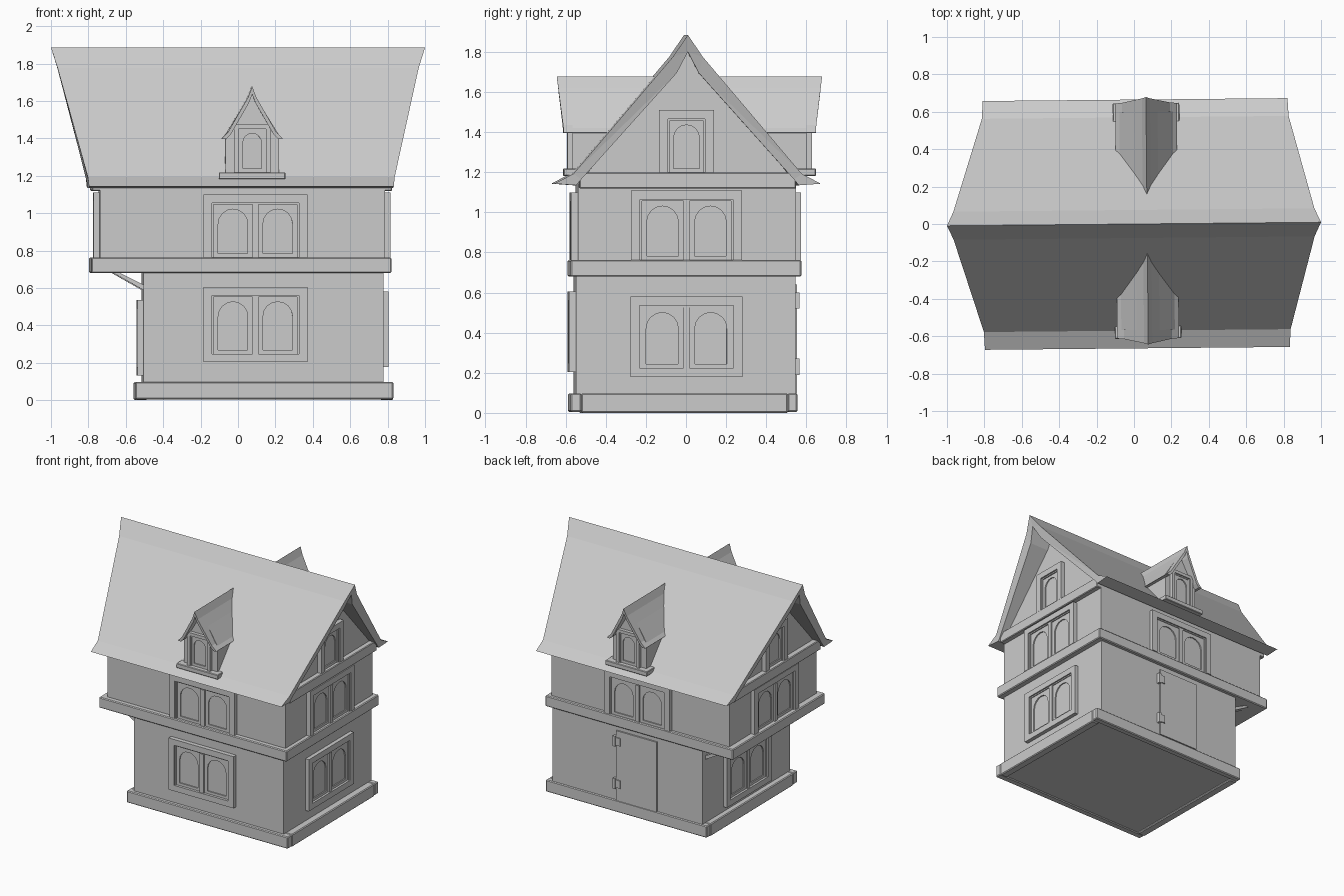
import bpy, bmesh
from math import pi, sin, cos
from mathutils import Matrix, Vector

if "Cube" in bpy.data.objects:
    bpy.data.objects.remove(bpy.data.objects["Cube"])

TILT = Matrix.Rotation(0.0095, 4, 'Z')   # whole house is turned very slightly


def loft(bm, ring_a, ring_b, M=Matrix()):
    """Closed solid between two matching rings of 3D points."""
    a = [bm.verts.new(M @ Vector(p)) for p in ring_a]
    b = [bm.verts.new(M @ Vector(p)) for p in ring_b]
    bm.faces.new(a)
    bm.faces.new(b[::-1])
    n = len(a)
    for i in range(n):
        j = (i + 1) % n
        bm.faces.new((a[j], a[i], b[i], b[j]))


def slab(bm, pts, y0, y1, M=Matrix()):
    """Extrude an (x, z) outline from y0 to y1."""
    loft(bm, [(x, y0, z) for x, z in pts], [(x, y1, z) for x, z in pts], M)


def box(bm, x0, x1, y0, y1, z0, z1, M=Matrix()):
    slab(bm, [(x0, z0), (x0, z1), (x1, z1), (x1, z0)], y0, y1, M)


def finish(name, bm, bevel=0):
    bmesh.ops.recalc_face_normals(bm, faces=bm.faces)
    concave = [f for f in bm.faces if len(f.verts) > 4]
    bmesh.ops.triangulate(bm, faces=concave)
    bm.transform(TILT)
    me = bpy.data.meshes.new(name)
    bm.to_mesh(me)
    bm.free()
    ob = bpy.data.objects.new(name, me)
    bpy.context.collection.objects.link(ob)
    if bevel:
        m = ob.modifiers.new("bevel", 'BEVEL')
        m.width = bevel
        m.segments = 1
    return ob


def block(name, *dims, bevel=0):
    bm = bmesh.new()
    box(bm, *dims)
    return finish(name, bm, bevel)


def wall_frame(side, offset):
    """Local frame of a wall: local x runs along it, local -y points outward."""
    turn = {'front': 0, 'right': pi / 2, 'back': pi, 'left': -pi / 2}[side]
    return Matrix.Rotation(turn, 4, 'Z') @ Matrix.Translation((0, -offset, 0))


def surround(bm, outer, inner, depth, M, arch=False):
    """Three-sided surround, open at the bottom, square or arched inside."""
    a0, a1, z0, z1 = outer
    b0, b1, top = inner
    pts = [(b0, z0), (a0, z0), (a0, z1), (a1, z1), (a1, z0), (b1, z0)]
    if arch:
        r, c = (b1 - b0) / 2, (b0 + b1) / 2
        h = min(r, 0.09)
        pts += [(c + r * cos(t * pi / 8), top - h + h * sin(t * pi / 8)) for t in range(9)]
    else:
        pts += [(b1, top), (b0, top)]
    slab(bm, pts, -depth, 0, M)


def window(name, M, u0, u1, z0, z1, rail=True, panes=2, w=0.045, out=0.033):
    bm = bmesh.new()
    i0, i1, top = u0 + w, u1 - w, z1 - w
    bot = z0 + w if rail else z0
    surround(bm, (u0, u1, z0, z1), (i0, i1, top), out, M)
    if rail:
        box(bm, i0, i1, -out, 0, z0, bot, M)
    # thin inner lip, mullion and arched sashes
    lip = 0.009
    surround(bm, (i0, i1, bot, top), (i0 + lip, i1 - lip, top - lip), out * 0.65, M)
    i0, i1, top = i0 + lip, i1 - lip, top - lip
    mid, half = (i0 + i1) / 2, 0.016
    if panes == 2:
        box(bm, mid - half, mid + half, -out * 0.8, 0, bot, top, M)
        spans = [(i0, mid - half), (mid + half, i1)]
    else:
        spans = [(i0, i1)]
    for a, b in spans:
        s = (b - a) * 0.12
        surround(bm, (a, b, bot, top), (a + s, b - s, top - s), 0.013, M, True)
        box(bm, a, b, -0.013, 0, bot, bot + 0.02, M)
        box(bm, a, b, -0.004, 0.001, bot, top, M)
    finish(name, bm)


# foundation: ring of four stone beams round the ground floor
bm = bmesh.new()
box(bm, -0.553, 0.825, -0.583, -0.53, 0.005, 0.097)
box(bm, -0.553, 0.825, 0.50, 0.548, 0.005, 0.097)
box(bm, -0.553, -0.49, -0.53, 0.50, 0.0, 0.097)
box(bm, 0.765, 0.825, -0.53, 0.50, 0.0, 0.097)
finish("foundation", bm, 0.006)

# storeys and the beam band between them
block("ground_floor", -0.51, 0.772, -0.555, 0.54, 0.012, 0.69)
block("beam_band", -0.79, 0.815, -0.583, 0.568, 0.68, 0.763, bevel=0.006)
block("upper_floor", -0.742, 0.78, -0.545, 0.542, 0.76, 1.16)

# gable walls filling the roof ends
bm = bmesh.new()
tri = [(-0.54, 1.14), (-0.5, 1.195), (0, 1.81), (0.5, 1.195), (0.54, 1.14)]
loft(bm, [(-0.742, y, z) for y, z in tri], [(0.78, y, z) for y, z in tri])
finish("gable_walls", bm)
for side, x0, x1 in (("left", -0.785, -0.73), ("right", 0.77, 0.818)):
    block("gable_beam_" + side, x0, x1, -0.54, 0.542, 1.118, 1.198, bevel=0.005)

# main roof: bellcast profile (y, z, half length) with outer and inner skins
outer = [(0.665, 1.143, 0.815), (0.57, 1.192, 0.82), (0.075, 1.775, 0.965)]
inner = [(0.055, 1.695, 0.94), (0.53, 1.165, 0.815), (0.555, 1.135, 0.812)]
half = outer + [(0, 1.885, 1.0)]
prof = half + [(-y, z, x) for y, z, x in outer[::-1]]
prof += [(-y, z, x) for y, z, x in inner[::-1]]
prof += [(0, 1.80, 0.97)] + inner
bm = bmesh.new()
sh = lambda x: 0.012 if x < 0.9 else 0.0
loft(bm, [(-x + sh(x), y, z) for y, z, x in prof],
     [(x + sh(x), y, z) for y, z, x in prof])
finish("main_roof", bm)

# dormers, front and back
for side, off in (("front", 0.0), ("back", 0.033)):
    M = Matrix.Translation((0.07, 0, 0))
    if side == "back":
        M = M @ Matrix.Diagonal((1, -1, 1, 1))
    M = M @ Matrix.Translation((0, -off, 0))
    bm = bmesh.new()
    slab(bm, [(-0.143, 1.19), (-0.143, 1.42), (0, 1.65), (0.143, 1.42), (0.143, 1.19)],
         -0.567, -0.22, M)
    finish("dormer_walls_" + side, bm)
    bm = bmesh.new()
    # (x, z, front y, back y)
    skin = [(0.165, 1.398, -0.612, -0.36), (0.128, 1.435, -0.615, -0.34),
            (0.022, 1.62, -0.638, -0.17)]
    lining = [(0.017, 1.59, -0.635, -0.19), (0.115, 1.42, -0.613, -0.34),
              (0.14, 1.395, -0.612, -0.36)]
    p = skin + [(0, 1.677, -0.645, -0.12)]
    p += [(-x, z, a, b) for x, z, a, b in skin[::-1]]
    p += [(-x, z, a, b) for x, z, a, b in lining[::-1]]
    p += [(0, 1.635, -0.64, -0.16)] + lining
    loft(bm, [(x, a, z) for x, z, a, b in p], [(x, b + off, z) for x, z, a, b in p], M)
    finish("dormer_roof_" + side, bm)
    bm = bmesh.new()
    box(bm, -0.178, 0.178, -0.613, -0.50, 1.182, 1.218, M)
    finish("dormer_sill_" + side, bm, 0.004)
    window("dormer_window_" + side, M @ Matrix.Translation((0, -0.567, 0)),
           -0.098, 0.098, 1.218, 1.475, False, 1, 0.024, 0.026)

# windows of the two storeys and the gables
F, B = wall_frame('front', 0.555), wall_frame('back', 0.542)
window("front_window_lower", F, -0.19, 0.365, 0.203, 0.605)
window("front_window_upper", wall_frame('front', 0.545), -0.19, 0.365, 0.763, 1.1, False)
window("back_window_upper", B, -0.31, 0.25, 0.763, 1.1, False, out=0.028)
for side, low, up, z in (("right", 0.772, 0.78, 0.178), ("left", 0.51, 0.742, 0.133)):
    s = 1 if side == "right" else -1
    L, U = wall_frame(side, low), wall_frame(side, up)
    c = -0.005 * s
    window(side + "_window_lower", L, c - 0.28, c + 0.28, z, z + 0.402, out=0.03)
    window(side + "_window_upper", U, c - 0.277, c + 0.277, 0.763, 1.11, False, out=0.032)
    window(side + "_window_gable", U, c - 0.138, c + 0.138, 1.198, 1.51, False, 1)

# back door with two strap hinges
door = wall_frame('back', 0.54)
bm = bmesh.new()
box(bm, -0.22, 0.125, -0.012, 0.01, 0.097, 0.64, door)
for z in (0.2, 0.53):
    box(bm, -0.235, -0.18, -0.02, 0, z, z + 0.06, door)
    box(bm, -0.24, -0.22, -0.025, 0, z - 0.01, z + 0.07, door)
finish("back_door", bm)

# diagonal braces under the overhang
for i, y in enumerate((-0.47, 0.47)):
    bm = bmesh.new()
    slab(bm, [(-0.68, 0.685), (-0.645, 0.685), (-0.505, 0.615), (-0.505, 0.585), (-0.525, 0.597)],
         y - 0.03, y + 0.03)
    finish("overhang_brace_%d" % (i + 1), bm)
